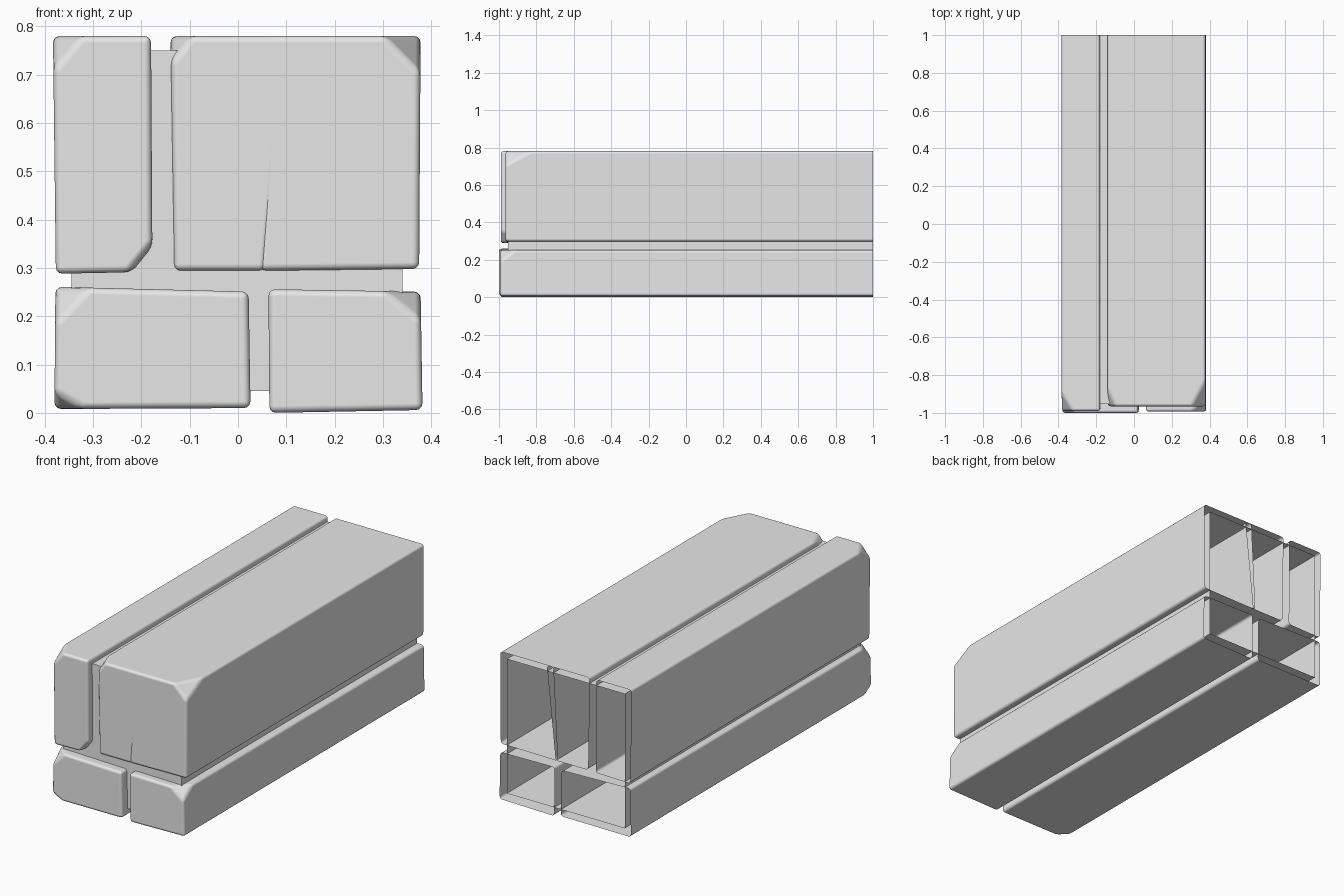
import bpy
import bmesh
from mathutils import Vector

if "Cube" in bpy.data.objects:
    bpy.data.objects.remove(bpy.data.objects["Cube"], do_unlink=True)

BACK = 1.0

stone = bpy.data.materials.new("pale_grey_stone")
stone.use_nodes = True
grey = (0.8, 0.8, 0.8, 1)
stone.diffuse_color = grey
stone.node_tree.nodes["Principled BSDF"].inputs["Base Color"].default_value = grey


def chip_corner(bm, corner, neighbours, cuts):
    """Slice off one front corner with a plane."""
    pts = [corner + (n - corner).normalized() * c for n, c in zip(neighbours, cuts)]
    normal = (pts[1] - pts[0]).cross(pts[2] - pts[0]).normalized()
    if normal.dot(corner - pts[0]) < 0:
        normal.negate()
    cut = bmesh.ops.bisect_plane(
        bm, geom=bm.verts[:] + bm.edges[:] + bm.faces[:], dist=1e-5,
        plane_co=pts[0], plane_no=normal, clear_outer=True)
    edges = [e for e in cut["geom_cut"] if isinstance(e, bmesh.types.BMEdge)]
    bmesh.ops.edgenet_fill(bm, edges=edges)


def shell(name, outline, front, chips=None, bevel=0.014):
    """Hollow block, open at the back; outline runs TL, TR, BR, BL in x and z."""
    bm = bmesh.new()
    near = [Vector((x, front, z)) for x, z in outline]
    far = [Vector((x, BACK, z)) for x, z in outline]
    a = [bm.verts.new(p) for p in near]
    b = [bm.verts.new(p) for p in far]
    bm.faces.new(a)
    for i in range(4):
        j = (i + 1) % 4
        bm.faces.new((a[j], a[i], b[i], b[j]))
    for i, cuts in (chips or {}).items():
        # cut lengths run sideways, up or down, and along the depth
        side, upright = (i ^ 1), 3 - i
        chip_corner(bm, near[i], (near[side], near[upright], far[i]), cuts)
    bmesh.ops.recalc_face_normals(bm, faces=bm.faces)
    # keep the front cap facing forward
    cap = min(bm.faces, key=lambda f: f.calc_center_median().y + 2 * (abs(f.normal.y) < 0.99))
    if cap.normal.y > 0:
        bmesh.ops.reverse_faces(bm, faces=bm.faces)
    mesh = bpy.data.meshes.new(name)
    bm.to_mesh(mesh)
    bm.free()
    mesh.materials.append(stone)
    ob = bpy.data.objects.new(name, mesh)
    bpy.context.collection.objects.link(ob)
    if bevel:
        mesh.shade_smooth()
        mod = ob.modifiers.new("worn_edges", "BEVEL")
        mod.width = bevel
        mod.segments = 3
        mod.limit_method = "ANGLE"
        mod.angle_limit = 0.35
        mod.harden_normals = True
    return ob


TL, TR, BR, BL = range(4)

# Mortar core behind the joints
shell("mortar_core", [(-0.345, 0.75), (0.34, 0.75), (0.34, 0.045), (-0.345, 0.045)],
      -0.952, bevel=0)

# Narrow upright block
shell("upper_narrow_block",
      [(-0.383, 0.78), (-0.18, 0.78), (-0.177, 0.292), (-0.377, 0.288)], -0.99,
      {TL: (0.06, 0.07, 0.1), BR: (0.05, 0.06, 0.3)})

# Wide upper block, made of two halves meeting at a slanted seam
shell("upper_wide_block_inner_half",
      [(-0.14, 0.78), (0.107, 0.78), (0.056, 0.294), (-0.132, 0.294)], -0.965,
      {TL: (0.045, 0.055, 0.1)})
shell("upper_wide_block_outer_half",
      [(0.07, 0.78), (0.378, 0.78), (0.375, 0.298), (0.045, 0.294)], -0.965,
      {TR: (0.075, 0.075, 0.14)})

# Lower course
shell("lower_wide_block",
      [(-0.378, 0.261), (0.022, 0.251), (0.026, 0.01), (-0.38, 0.008)], -1.0,
      {TL: (0.07, 0.075, 0.08), BL: (0.06, 0.035, 0.06)})
shell("lower_narrow_block",
      [(0.063, 0.256), (0.378, 0.251), (0.382, 0.006), (0.065, 0.0)], -0.993,
      {TR: (0.075, 0.06, 0.08)})
